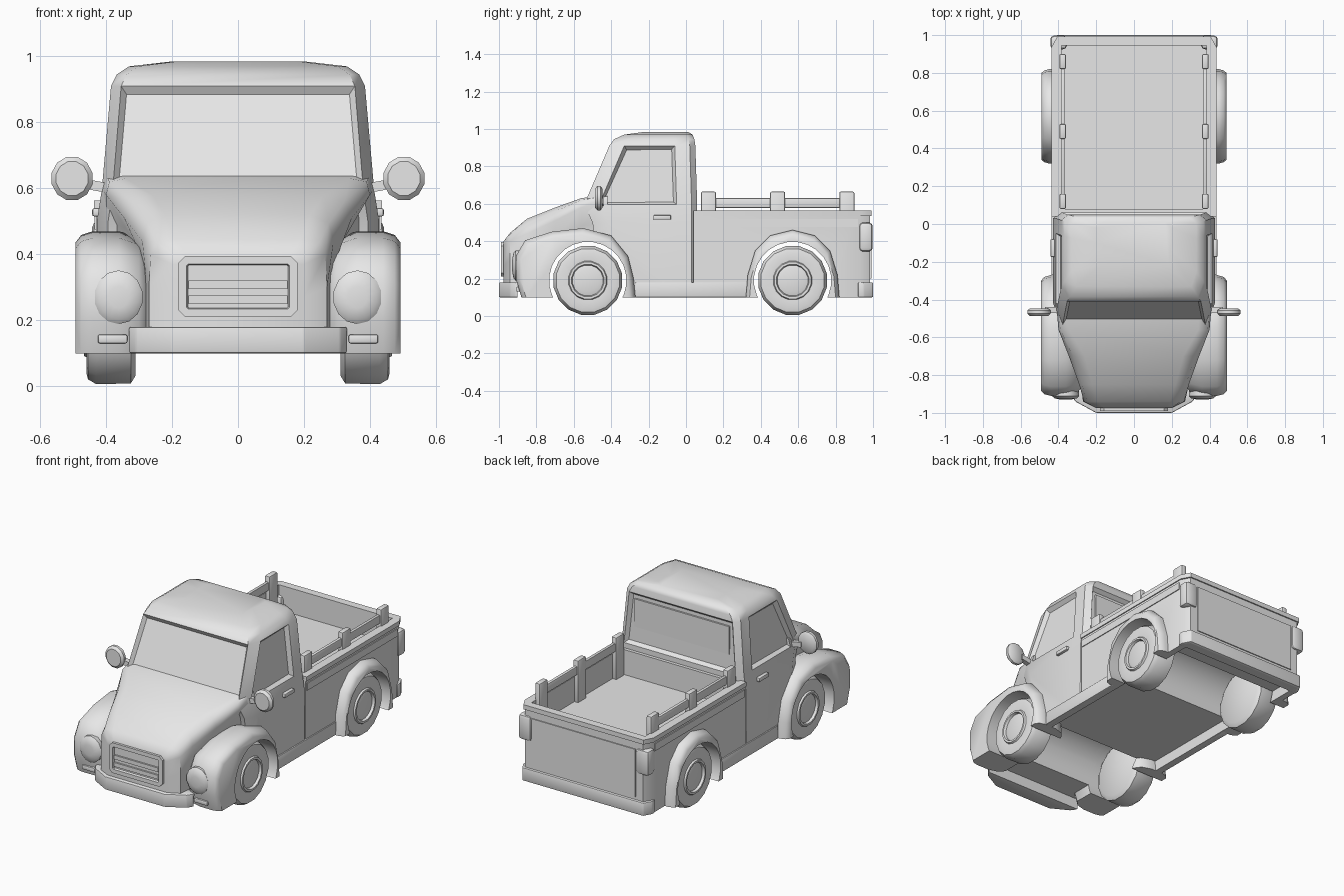
import bpy, bmesh, math
from mathutils import Vector

cube = bpy.data.objects.get("Cube")
if cube:
    bpy.data.objects.remove(cube, do_unlink=True)

grey = bpy.data.materials.new("plain_grey")
grey.use_nodes = True
grey.diffuse_color = (0.8, 0.8, 0.8, 1)
grey.node_tree.nodes["Principled BSDF"].inputs["Base Color"].default_value = (0.8, 0.8, 0.8, 1)

WHEEL_Z = 0.19
AXLES = {"front": -0.525, "rear": 0.57}


def build(name, rings, bevel=0, angle=40, cuts=(), edit=None, flip=1):
    """Loft closed rings into a capped solid, then cut, and shade it."""
    bm = bmesh.new()
    loops = [[bm.verts.new((p[0] * flip, p[1], p[2])) for p in r] for r in rings]
    n = len(loops[0])
    for a, b in zip(loops, loops[1:]):
        for i in range(n):
            j = (i + 1) % n
            bm.faces.new((a[i], a[j], b[j], b[i]))
    bm.faces.new(loops[0])
    bm.faces.new(loops[-1])
    bmesh.ops.recalc_face_normals(bm, faces=bm.faces)
    if edit:
        edit(bm)
    if bevel:
        bmesh.ops.bevel(bm, geom=list(bm.edges), offset=bevel, segments=2,
                        profile=0.5, affect='EDGES', clamp_overlap=True)
    me = bpy.data.meshes.new(name)
    bm.to_mesh(me)
    bm.free()
    obj = bpy.data.objects.new(name, me)
    bpy.context.collection.objects.link(obj)
    for c in cuts:
        mod = obj.modifiers.new("cut", 'BOOLEAN')
        mod.operation = 'DIFFERENCE'
        mod.object = c
    if cuts:
        dg = bpy.context.evaluated_depsgraph_get()
        me = bpy.data.meshes.new_from_object(obj.evaluated_get(dg))
        obj.modifiers.clear()
        obj.data = me
    me.materials.clear()
    me.materials.append(grey)
    for p in me.polygons:
        p.use_smooth = True
    me.set_sharp_from_angle(angle=math.radians(angle))
    return obj


def pair(name, rings, **kw):
    build("left_" + name, rings, **kw)
    build("right_" + name, rings, flip=-1, **kw)


def block(lo, hi):
    (x, y, z), (X, Y, Z) = lo, hi
    return [[(x, y, h), (X, y, h), (X, Y, h), (x, Y, h)] for h in (z, Z)]


def sym(half):
    return half + [(-x, y, z) for x, y, z in reversed(half)]


def disc(axis, centre, profile, sides=16, tall=1):
    """Rings of a turned shape; profile is (radius, offset along the axis)."""
    rings = []
    for r, d in profile:
        ring = []
        for i in range(sides):
            t = math.tau * (i + 0.5) / sides
            u, v = r * math.cos(t), r * tall * math.sin(t)
            ring.append(Vector(centre) + Vector((d, u, v) if axis == 'x' else (u, d, v)))
        rings.append(ring)
    return rings


# Cutters: wheel tunnels, underside recess and load space
arches = [build(f"{k}_arch_cutter", disc('x', (0, y, WHEEL_Z), [(0.207, -0.6), (0.207, 0.6)], 24))
          for k, y in AXLES.items()]
under = build("underside_cutter", block((-0.39, -0.9, -0.1), (0.39, 0.93, 0.165)))
load = build("load_cutter", block((-0.385, 0.08, 0.41), (0.385, 0.945, 0.8)))
cutters = arches + [under]


# Cab with sunken windows
def cab_ring(z, yf, yb, w):
    return sym([(0.92 * w, yf, z), (w, yf + 0.08, z), (w, yb - 0.11, z),
                (w, yb - 0.03, z), (w - 0.035, yb, z)])


def sink_windows(bm):
    panes = [f for f in bm.faces
             if 0.7 < f.calc_center_median().z < 0.8 and f.calc_area() > 0.06]
    bmesh.ops.inset_individual(bm, faces=panes, thickness=0.024, depth=-0.022)


build("cab", [cab_ring(*r) for r in (
    (0.1, -0.45, 0.06, 0.43), (0.5, -0.5, 0.06, 0.428), (0.595, -0.545, 0.06, 0.413),
    (0.91, -0.41, 0.05, 0.385), (0.945, -0.385, 0.045, 0.368),
    (0.97, -0.33, 0.035, 0.33), (0.985, -0.22, 0.01, 0.2))],
    angle=38, cuts=cutters, edit=sink_windows)
build("rear_window", block((-0.32, 0.025, 0.7), (0.32, 0.04, 0.87)))


# Hood and nose
def hood_ring(y, wb, ws, zs, wt, zt):
    return sym([(wb, y, 0.1), (wb, y, zs - 0.1), (ws, y, zs),
                ((ws + wt) / 2 + 0.02, y, (zs + zt) / 2 + 0.015), (wt, y, zt)])


build("hood", [hood_ring(*r) for r in (
    (-0.975, 0.2, 0.2, 0.37, 0.16, 0.4), (-0.94, 0.27, 0.265, 0.4, 0.19, 0.445),
    (-0.85, 0.28, 0.29, 0.44, 0.22, 0.52), (-0.7, 0.3, 0.345, 0.51, 0.26, 0.58),
    (-0.56, 0.34, 0.4, 0.58, 0.34, 0.63), (-0.42, 0.4, 0.412, 0.6, 0.35, 0.65))],
    angle=50, cuts=cutters)

# Load bed, rim and side trim
bed_half = [(0.43, 0.04), (0.43, 0.93), (0.4, 0.985)]
build("bed", [sym([(x, y, z) for x, y in bed_half]) for z in (0.1, 0.55)],
      cuts=cutters + [load])
build("bed_rim", [sym([(x * 1.015, y * 1.008, z) for x, y in bed_half]) for z in (0.535, 0.563)],
      cuts=[load])
build("tailgate_panel", block((-0.35, 0.98, 0.2), (0.35, 0.991, 0.49)))
pair("bed_trim", block((0.42, 0.05, 0.475), (0.435, 0.92, 0.52)))
pair("sill", block((0.4, -0.27, 0.1), (0.437, 0.33, 0.18)), bevel=0.004)


# Fenders
def fender(name, side, spread):
    cy = sum(p[0] for p in side) / len(side)
    pair(name, [[(x, cy + (y - cy) * s, 0.1 + (z - 0.1) * s) for y, z in side]
                for x, s in spread], angle=45, cuts=arches)


fender("front_fender",
       [(-0.88, 0.1), (-0.91, 0.2), (-0.91, 0.32), (-0.86, 0.405), (-0.72, 0.45),
        (-0.55, 0.47), (-0.4, 0.43), (-0.31, 0.32), (-0.28, 0.2), (-0.27, 0.1)],
       ((0.27, 0.82), (0.3, 0.94), (0.36, 1), (0.44, 1), (0.475, 0.97), (0.492, 0.91)))
fender("rear_fender",
       [(0.32, 0.1), (0.33, 0.22), (0.37, 0.35), (0.45, 0.43), (0.57, 0.46),
        (0.69, 0.43), (0.77, 0.35), (0.81, 0.22), (0.82, 0.1)],
       ((0.4, 1), (0.45, 1), (0.475, 0.97), (0.49, 0.92)))

# Wheels with raised hub caps
for end, y in AXLES.items():
    pair(end + "_wheel", disc('x', (0, y, WHEEL_Z), (
        (0.16, 0.31), (0.185, 0.325), (0.187, 0.43), (0.172, 0.455), (0.15, 0.46),
        (0.105, 0.457), (0.1, 0.467), (0.088, 0.467), (0.083, 0.452), (0.06, 0.458))), angle=35)

# Bumpers
front_line = [(0.33, -0.87), (0.33, -0.91), (0.31, -0.94), (0.2, -1.0)]
build("front_bumper", [sym([(x, y, z) for x, y in front_line]) for z in (0.1, 0.18)],
      bevel=0.006, cuts=[under])
rear_line = [(0.437, 0.92), (0.437, 0.95), (0.41, 1.0)]
build("rear_bumper", [sym([(x, y, z) for x, y in rear_line]) for z in (0.1, 0.18)],
      bevel=0.006, cuts=[under])


# Grille: frame with a sunken opening and bars
def open_frame(bm):
    front = [f for f in bm.faces if f.normal.y < -0.9]
    bmesh.ops.inset_region(bm, faces=front, thickness=0.026, depth=0)
    bmesh.ops.inset_region(bm, faces=front, thickness=0.004, depth=-0.014)


w, low, high, c = 0.18, 0.21, 0.395, 0.02
outline = [(w, low + c), (w, high - c), (w - c, high)]
build("grille", [sym([(w - c, y, low)] + [(x, y, z) for x, z in outline])
                 for y in (-0.96, -0.99)], edit=open_frame)
for i in range(2):
    z = 0.25 + i * 0.045
    build(f"grille_bar_{i + 1}", block((-0.15, -0.986, z), (0.15, -0.97, z + 0.025)))

# Lamps
pair("headlight", disc('y', (0.362, -0.905, 0.27),
     ((0.072, 0.04), (0.074, -0.006), (0.06, -0.018), (0.03, -0.024)), 14, 1.1))
pair("signal_lamp", block((0.335, -0.907, 0.13), (0.425, -0.86, 0.157)), bevel=0.006)
pair("tail_lamp", block((0.355, 0.925, 0.345), (0.443, 0.998, 0.5)), bevel=0.02)

# Door handles and mirrors
pair("door_handle", block((0.41, -0.175, 0.515), (0.442, -0.08, 0.54)), bevel=0.006)
pair("mirror", disc('y', (0.503, -0.465, 0.63),
     ((0.05, -0.022), (0.064, -0.008), (0.064, 0.008), (0.05, 0.018)), 12, 1.06))
pair("mirror_arm", [[(x, y, z + h) for y, h in ((-0.47, 0), (-0.44, 0), (-0.44, 0.03), (-0.47, 0.03))]
                    for x, z in ((0.39, 0.585), (0.47, 0.6))])

# Stakes and rails along the bed
for i in range(3):
    y = 0.08 + i * 0.37
    pair(f"stake_{i + 1}", block((0.36, y, 0.4), (0.395, y + 0.08, 0.665)), bevel=0.008)
pair("stake_rail", block((0.367, 0.1, 0.578), (0.387, 0.88, 0.63)), bevel=0.004)

for c in cutters + [load]:
    bpy.data.objects.remove(c, do_unlink=True)
